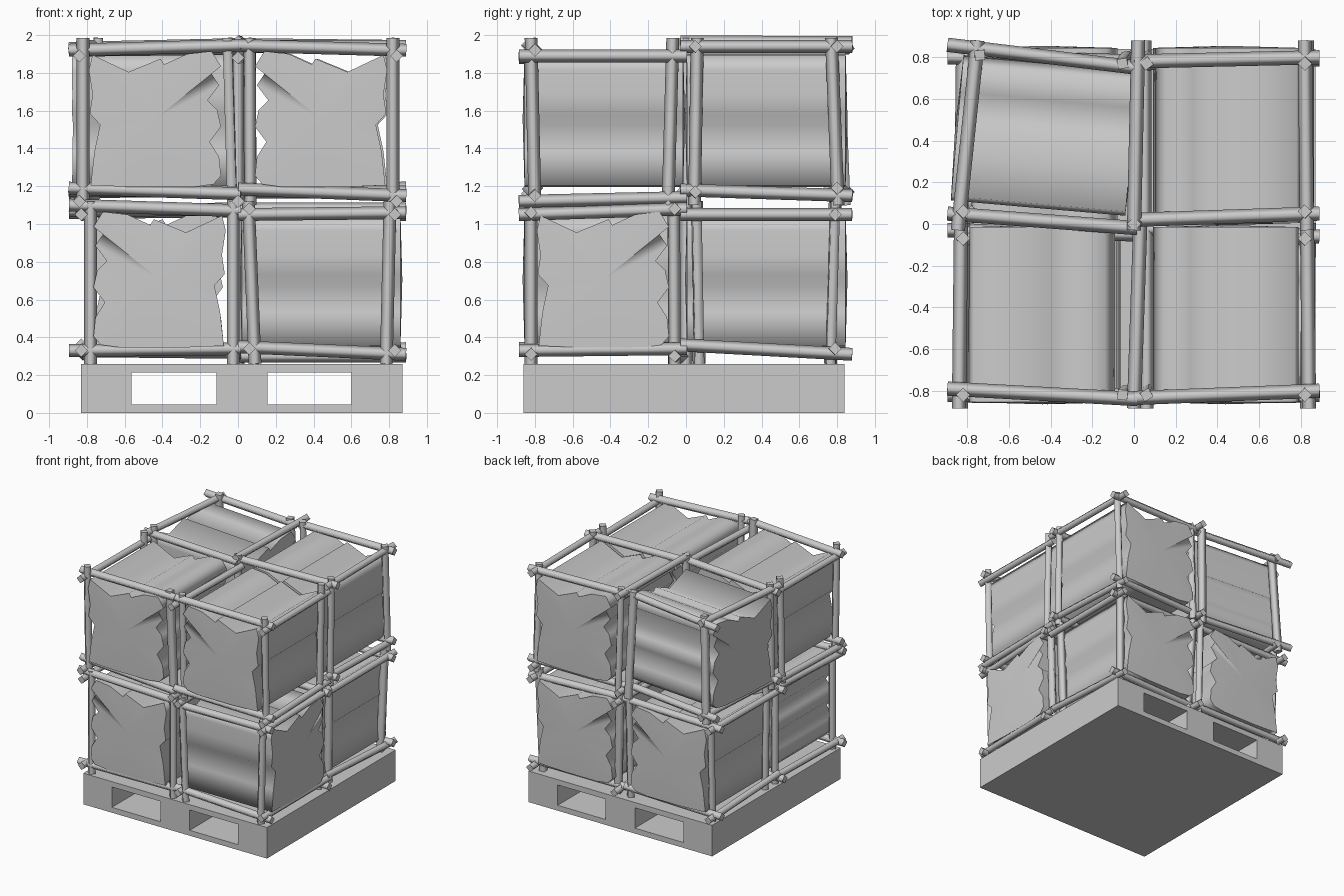
import bpy, bmesh, math
from mathutils import Vector, Matrix

cube = bpy.data.objects.get("Cube")
if cube:
    bpy.data.objects.remove(cube, do_unlink=True)

grey = bpy.data.materials.new("plain_grey")
grey.use_nodes = True
COLOUR = (0.6, 0.6, 0.6, 1)
grey.diffuse_color = COLOUR
grey.node_tree.nodes["Principled BSDF"].inputs["Base Color"].default_value = COLOUR


def finish(name, bm, location=(0, 0, 0), turn=0):
    mesh = bpy.data.meshes.new(name)
    bm.normal_update()
    bm.to_mesh(mesh)
    bm.free()
    mesh.materials.append(grey)
    obj = bpy.data.objects.new(name, mesh)
    obj.location = location
    obj.rotation_euler.z = math.radians(turn)
    bpy.context.collection.objects.link(obj)


def add_box(bm, low, high):
    low, high = Vector(low), Vector(high)
    matrix = Matrix.Translation((low + high) / 2) @ Matrix.Diagonal((*(high - low), 1))
    bmesh.ops.create_cube(bm, size=1, matrix=matrix)


def add_bar(bm, start, end, radius=0.034):
    """Four-sided pole with soft sides and crisp ends."""
    start, end = Vector(start), Vector(end)
    run = end - start
    matrix = Matrix.Translation((start + end) / 2) @ run.to_track_quat('Z', 'Y').to_matrix().to_4x4()
    made = bmesh.ops.create_cone(bm, segments=4, radius1=radius, radius2=radius,
                                 depth=run.length, cap_ends=True, matrix=matrix)
    bm.normal_update()
    for face in {f for v in made["verts"] for f in v.link_faces}:
        face.smooth = abs(face.normal.dot(run.normalized())) < 0.5
        if not face.smooth:
            for edge in face.edges:
                edge.smooth = False


# Pallet with two openings running front to back
bm = bmesh.new()
LEFT, RIGHT, FRONT, BACK = -0.83, 0.87, -0.86, 0.84
add_box(bm, (LEFT, FRONT, 0), (RIGHT, BACK, 0.045))
add_box(bm, (LEFT, FRONT, 0.215), (RIGHT, BACK, 0.26))
for x0, x1 in ((LEFT, -0.565), (-0.115, 0.155), (0.6, RIGHT)):
    add_box(bm, (x0, FRONT, 0.045), (x1, BACK, 0.215))
finish("pallet", bm)

# Ragged cross-section of a bundle
OUTLINE = [(-.34, -.35), (-.1, -.36), (.2, -.36), (.31, -.345), (.35, -.3), (.34, -.2),
           (.29, -.12), (.35, -.04), (.33, .05), (.28, .1), (.34, .18), (.3, .24),
           (.35, .28), (.3, .36), (.17, .345), (.05, .29), (.03, .32), (-.14, .25),
           (-.33, .34), (-.35, .26), (-.33, .13), (-.345, .03), (-.29, -.03), (-.32, -.17)]


def make_bundle(name, location, turn):
    bm = bmesh.new()
    half = 0.42
    rings = [[bm.verts.new((u, y, v)) for u, v in OUTLINE] for y in (-half, half)]
    tips = [bm.verts.new((0, y, 0)) for y in (-half - 0.01, half + 0.01)]
    for i in range(len(OUTLINE)):
        j = (i + 1) % len(OUTLINE)
        bm.faces.new((rings[0][i], rings[0][j], rings[1][j], rings[1][i])).smooth = True
        for ring, tip in zip(rings, tips):
            bm.faces.new((ring[i], ring[j], tip)).smooth = True
            bm.edges.get((ring[i], ring[j])).smooth = False
    bmesh.ops.recalc_face_normals(bm, faces=bm.faces[:])
    finish(name, bm, location, turn)


BUNDLES = {
    "lower_front_left": (-.415, -.435, .705, 180),
    "lower_front_right": (.44, -.44, .705, 90),
    "lower_back_left": (-.43, .425, .705, 0),
    "lower_back_right": (.44, .425, .705, 180),
    "upper_front_left": (-.44, -.435, 1.555, 0),
    "upper_front_right": (.44, -.435, 1.555, 180),
    "upper_back_left": (-.43, .425, 1.555, 85),
    "upper_back_right": (.45, .425, 1.555, 180),
}
for name, (x, y, z, turn) in BUNDLES.items():
    make_bundle(name + "_bundle", (x, y, z), turn)

# Poles along x: y at each end, then height of lower level and upper level at each end
X_POLES = {
    "lower": [("left", -.82, -.82, (.33, .34), (1.1, 1.07)),
              ("right", -.82, -.82, (.35, .31), (1.05, 1.06)),
              ("left", -.03, -.05, (.33, .32), (1.07, 1.08)),
              ("right", -.02, -.06, (.3, .3), (1.08, 1.08)),
              ("left", .8, .78, (.33, .34), (1.06, 1.07)),
              ("right", .77, .79, (.33, .34), (1.07, 1.05))],
    "upper": [("left", -.79, -.84, (1.19, 1.16), (1.92, 1.945)),
              ("right", -.835, -.8, (1.185, 1.15), (1.945, 1.92)),
              ("left", .05, -.02, (1.18, 1.17), (1.92, 1.93)),
              ("right", .02, .05, (1.17, 1.17), (1.94, 1.94)),
              ("left", .86, .75, (1.17, 1.18), (1.93, 1.95)),
              ("right", .78, .8, (1.18, 1.19), (1.95, 1.94))],
}
# Poles along y: x at each end, heights as above
Y_POLES = {
    "lower": [("front", -.83, -.82, (.33, .34), (1.05, 1.08)),
              ("back", -.83, -.82, (.36, .31), (1.05, 1.05)),
              ("front", .06, .06, (.34, .34), (1.08, 1.08)),
              ("back", .05, .05, (.36, .31), (1.05, 1.05)),
              ("front", .83, .84, (.33, .34), (1.05, 1.08)),
              ("back", .83, .83, (.36, .31), (1.05, 1.05))],
    "upper": [("front", -.84, -.83, (1.12, 1.14), (1.89, 1.89)),
              ("back", -.845, -.75, (1.18, 1.15), (1.94, 1.94)),
              ("front", 0, .03, (1.12, 1.14), (1.88, 1.89)),
              ("back", 0, .02, (1.18, 1.15), (1.965, 1.96)),
              ("front", .84, .83, (1.12, 1.14), (1.89, 1.89)),
              ("back", .83, .82, (1.18, 1.15), (1.94, 1.94))],
}
SPAN = {"left": (-.895, .015), "right": (0, .89), "front": (-.885, .005), "back": (-.03, .88)}

# Post positions as (foot, top) across x and across y
POST_X = {"lower": [(-.78, -.78), (-.025, -.025), (.09, .055), (.785, .805)],
          "upper": [(-.82, -.82), (-.03, -.055), (.065, .06), (.82, .82)]}
POST_Y = {"lower": [(-.82, -.82), (-.06, -.065), (.07, .055), (.765, .79)],
          "upper": [(-.8, -.82), (-.095, -.07), (.045, .06), (.805, .77)]}
POST_Z = {"lower": (.26, 1.12), "upper": (1.1, 1.985)}

for layer in ("lower", "upper"):
    bm = bmesh.new()
    for side, a, b, *levels in X_POLES[layer]:
        for z0, z1 in levels:
            add_bar(bm, (SPAN[side][0], a, z0), (SPAN[side][1], b, z1))
    finish(layer + "_cross_poles", bm)

    bm = bmesh.new()
    for side, a, b, *levels in Y_POLES[layer]:
        for z0, z1 in levels:
            add_bar(bm, (a, SPAN[side][0], z0), (b, SPAN[side][1], z1))
    finish(layer + "_depth_poles", bm)

    # Posts stand round the outside, with a single one in the middle
    bm = bmesh.new()
    foot, top = POST_Z[layer]
    for i, (x0, x1) in enumerate(POST_X[layer]):
        for j, (y0, y1) in enumerate(POST_Y[layer]):
            if i in (0, 3) or j in (0, 3):
                shift = 0.08 if (layer, i, j) == ("upper", 0, 3) else 0
                add_bar(bm, (x0 + shift / 2, y0 + shift / 2, foot),
                        (x1 + shift, y1 + shift / 2, top))
    add_bar(bm, (0, 0, foot), (0, 0, top))
    finish(layer + "_posts", bm)
